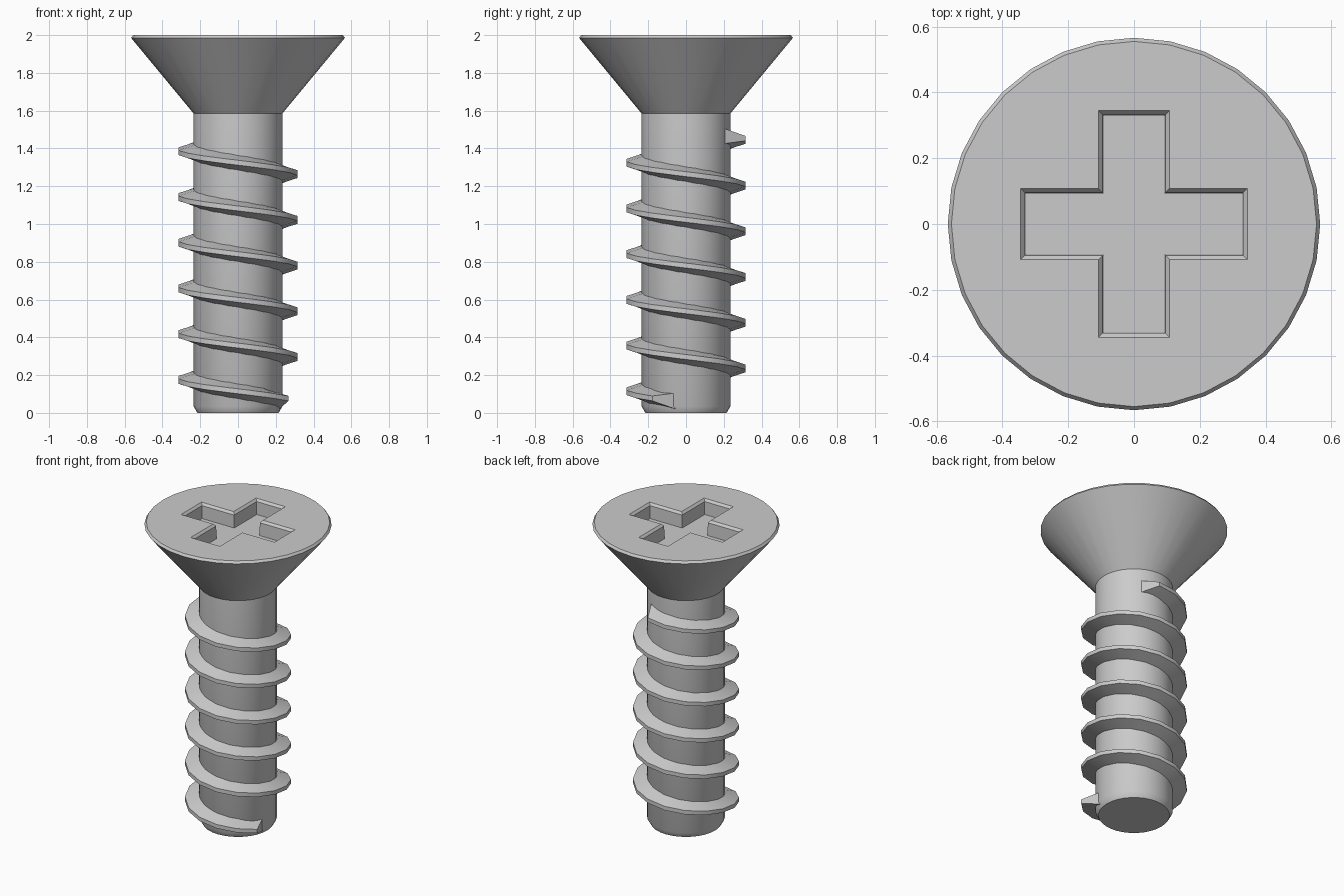
import bpy, bmesh
from math import cos, sin, radians, tau

if "Cube" in bpy.data.objects:
    bpy.data.objects.remove(bpy.data.objects["Cube"])


def make_object(name, rings, closed_profile=False):
    """Skin a list of equal-length point rings and cap both ends."""
    bm = bmesh.new()
    rows = [[bm.verts.new(p) for p in ring] for ring in rings]
    n = len(rows[0])
    for a, b in zip(rows, rows[1:]):
        for i in range(n):
            j = (i + 1) % n
            bm.faces.new((a[i], a[j], b[j], b[i]))
    bm.faces.new(rows[0][::-1])
    bm.faces.new(rows[-1])
    bmesh.ops.recalc_face_normals(bm, faces=bm.faces)
    mesh = bpy.data.meshes.new(name)
    bm.to_mesh(mesh)
    bm.free()
    obj = bpy.data.objects.new(name, mesh)
    bpy.context.collection.objects.link(obj)
    return obj


def select_only(obj):
    bpy.ops.object.select_all(action='DESELECT')
    obj.select_set(True)
    bpy.context.view_layer.objects.active = obj


def circle(r, z, sides=32):
    return [(r * cos(tau * i / sides), r * sin(tau * i / sides), z) for i in range(sides)]


def cross(grow, z):
    long, w = 0.33 + grow, 0.093 + grow
    corner = [(long, -w), (long, w), (w, w)]
    pts = []
    for _ in range(4):
        pts += [(x, y, z) for x, y in corner]
        corner = [(-y, x) for x, y in corner]
    return pts


# Shank and countersunk head, turned from one profile
profile = [(0.215, 0), (0.235, 0.035), (0.235, 1.585), (0.566, 1.985), (0.555, 2.0)]
body = make_object("shank_and_head", [circle(r, z) for r, z in profile])

# Cross-shaped drive recess with a chamfered rim
cutter = make_object("recess_cutter", [cross(0, 1.90), cross(0.002, 1.985),
                                       cross(0.015, 2.0), cross(0.055, 2.05)])
cutter.hide_render = True
mod = body.modifiers.new("recess", 'BOOLEAN')
mod.operation = 'DIFFERENCE'
mod.solver = 'EXACT'
mod.object = cutter
select_only(body)
bpy.ops.object.modifier_apply(modifier=mod.name)
bpy.data.objects.remove(cutter)

# Helical thread: 16 steps per turn, the root runs one step past the crest at each end
STEPS, PITCH = 91, 0.242
rings = []
for i in range(STEPS + 1):
    root = -1 if i == 0 else STEPS + 1 if i == STEPS else i
    ring = []
    for r, dz, step in ((0.22, -0.045, root), (0.321, -0.013, i),
                        (0.321, 0.013, i), (0.22, 0.045, root)):
        a = radians(78.75 + 22.5 * step)
        ring.append((r * cos(a), r * sin(a), 1.453 - PITCH * step / 16 + dz))
    rings.append(ring)
thread = make_object("thread", rings)

for obj in (body, thread):
    select_only(obj)
    bpy.ops.object.shade_smooth_by_angle(angle=radians(30))
